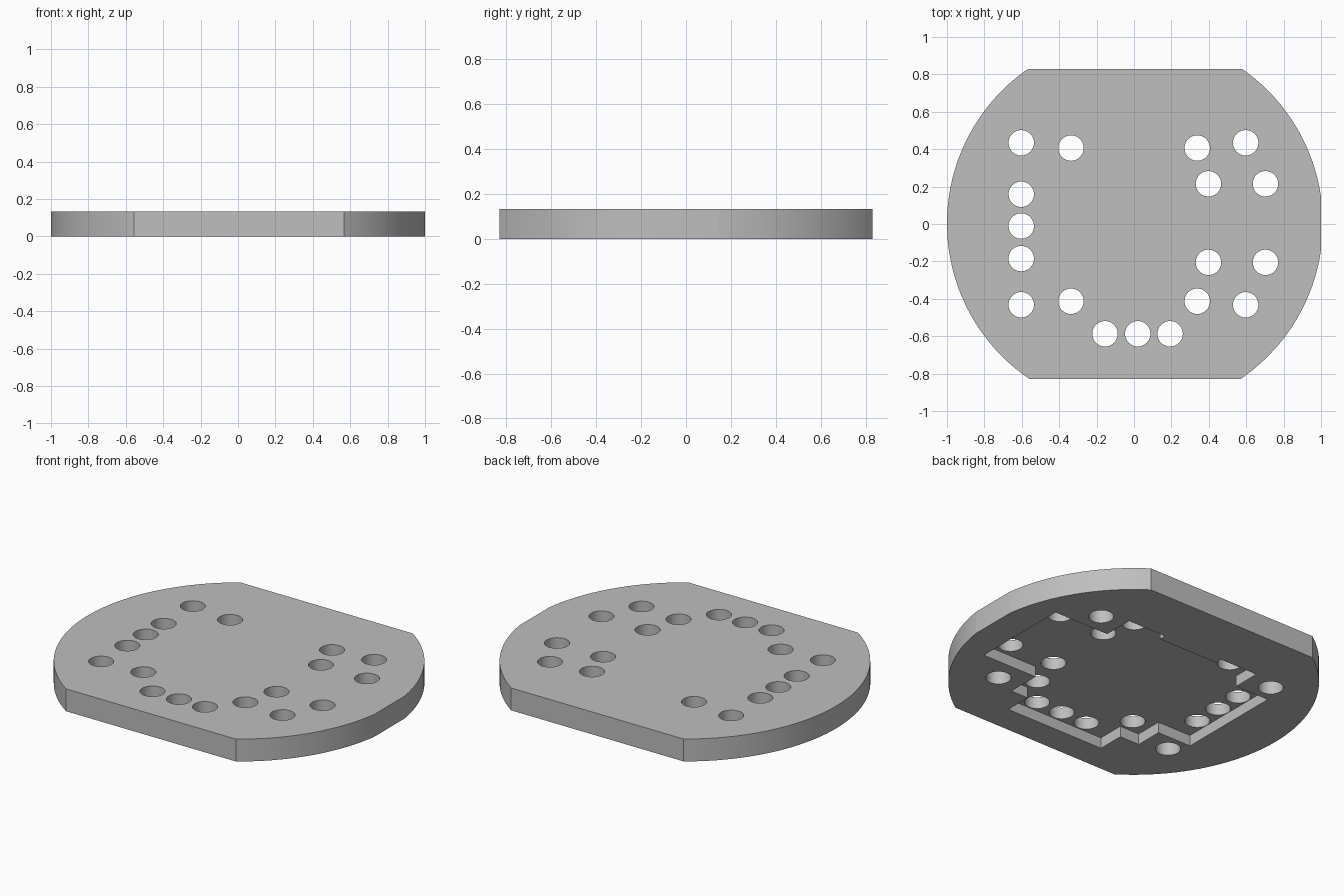
import bpy
import bmesh
from mathutils import Matrix, Vector

THICK = 0.134
POCKET_DEPTH = 0.065
HOLE_R = 0.068

cube = bpy.data.objects.get("Cube")
if cube:
    bpy.data.objects.remove(cube, do_unlink=True)

grey = bpy.data.materials.new("plain_grey")
grey.use_nodes = True
colour = (0.52, 0.52, 0.52, 1)
grey.diffuse_color = colour
grey.node_tree.nodes["Principled BSDF"].inputs["Base Color"].default_value = colour


def make_object(name, bm):
    bmesh.ops.recalc_face_normals(bm, faces=bm.faces)
    mesh = bpy.data.meshes.new(name)
    bm.to_mesh(mesh)
    bm.free()
    mesh.materials.append(grey)
    obj = bpy.data.objects.new(name, mesh)
    bpy.context.collection.objects.link(obj)
    return obj


def extrude_up(bm, height):
    result = bmesh.ops.extrude_face_region(bm, geom=bm.faces[:])
    verts = [g for g in result["geom"] if isinstance(g, bmesh.types.BMVert)]
    bmesh.ops.translate(bm, verts=verts, vec=(0, 0, height))


# Round plate, trimmed flat at front, back and one side
bm = bmesh.new()
bmesh.ops.create_circle(bm, cap_ends=True, segments=128, radius=1.005,
                        matrix=Matrix.Translation((0.005, 0.003, 0)))
for normal, dist in (((0, 1, 0), 0.83), ((0, -1, 0), 0.83), ((1, 0, 0), 1.0)):
    n = Vector(normal)
    bmesh.ops.bisect_plane(bm, geom=bm.verts[:] + bm.edges[:] + bm.faces[:],
                           plane_co=n * dist, plane_no=n, clear_outer=True)
extrude_up(bm, THICK)
plate = make_object("mounting_plate", bm)

# Stepped pocket in the underside
outline = [(0.815, -0.295), (0.45, -0.295), (0.45, -0.497), (0.335, -0.497),
           (0.335, -0.66), (-0.32, -0.66), (-0.32, -0.497), (-0.45, -0.497),
           (-0.45, -0.33), (-0.673, -0.33), (-0.673, 0.325), (-0.45, 0.325),
           (-0.45, 0.495), (-0.2, 0.495), (-0.2, 0.452), (0.195, 0.452),
           (0.195, 0.495), (0.45, 0.495), (0.45, 0.31), (0.815, 0.31)]
bm = bmesh.new()
bm.faces.new([bm.verts.new((x, y, -0.1)) for x, y in outline])
extrude_up(bm, 0.1 + POCKET_DEPTH)
pocket = make_object("pocket_cutter", bm)

# Through holes: mirrored pairs, then the side and front rows
holes = [(x, y) for x, top, low in ((-0.603, 0.434, -0.432), (0.597, 0.434, -0.432),
                                    (-0.337, 0.406, -0.413), (0.338, 0.406, -0.413),
                                    (0.398, 0.215, -0.205), (0.703, 0.215, -0.205))
         for y in (top, low)]
holes += [(-0.603, y) for y in (0.159, -0.011, -0.185)]
holes += [(x, -0.587) for x in (-0.155, 0.02, 0.193)]
bm = bmesh.new()
for x, y in holes:
    bmesh.ops.create_cone(bm, cap_ends=True, segments=40, radius1=HOLE_R,
                          radius2=HOLE_R, depth=0.6,
                          matrix=Matrix.Translation((x, y, THICK / 2)))
drill = make_object("hole_cutter", bm)

# Cut the plate and discard the cutters
bpy.ops.object.select_all(action="DESELECT")
bpy.context.view_layer.objects.active = plate
plate.select_set(True)
for cutter in (pocket, drill):
    cutter.hide_render = True
    mod = plate.modifiers.new(cutter.name, "BOOLEAN")
    mod.operation = "DIFFERENCE"
    mod.solver = "EXACT"
    mod.object = cutter
    bpy.ops.object.modifier_apply(modifier=mod.name)
    bpy.data.objects.remove(cutter, do_unlink=True)
bpy.ops.object.shade_smooth_by_angle()
